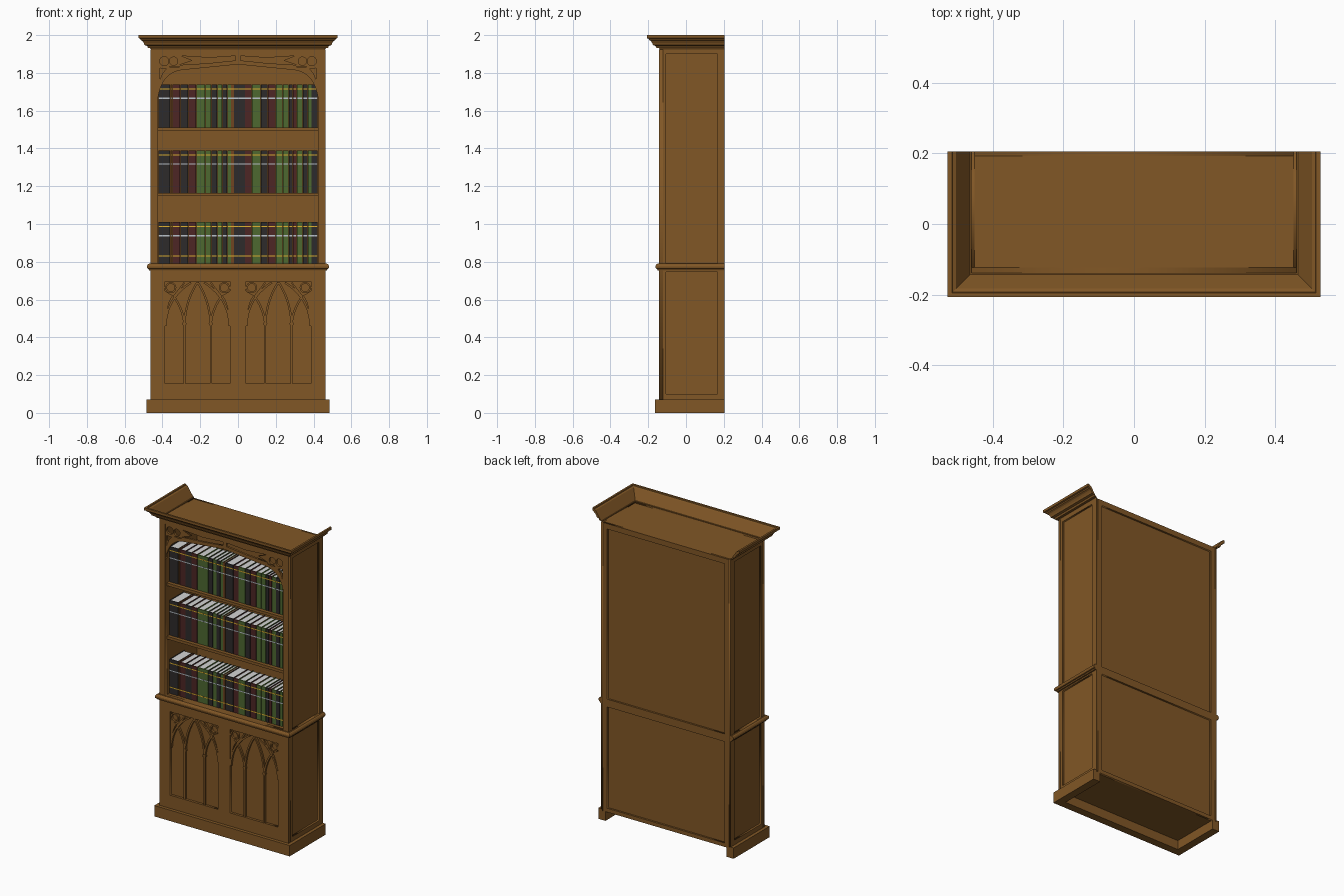
import bpy, bmesh, math
from mathutils import Matrix, Vector

if "Cube" in bpy.data.objects:
    bpy.data.objects.remove(bpy.data.objects["Cube"])

def mat(name, rgb):
    m = bpy.data.materials.new(name)
    m.diffuse_color = (*rgb, 1)
    m.use_nodes = True
    m.node_tree.nodes["Principled BSDF"].inputs["Base Color"].default_value = m.diffuse_color
    return m

WOOD = mat("oak wood", (0.22, 0.095, 0.019))
BOOKS = [mat("charcoal leather", (0.026, 0.024, 0.024)),
         mat("maroon leather", (0.075, 0.019, 0.018)),
         mat("green leather", (0.075, 0.14, 0.03)),
         mat("brown leather", (0.16, 0.06, 0.015)),
         mat("page white", (0.65, 0.65, 0.65)),
         mat("gold band", (0.75, 0.45, 0.03)),
         mat("silver band", (0.5, 0.55, 0.6))]
X, YF, YB = 0.463, -0.143, 0.205      # carcass half width, front, back

def finish(name, bm, mats=(WOOD,), fix=True):
    if fix:
        bmesh.ops.recalc_face_normals(bm, faces=bm.faces)
    me = bpy.data.meshes.new(name)
    bm.to_mesh(me)
    bm.free()
    for m in mats:
        me.materials.append(m)
    ob = bpy.data.objects.new(name, me)
    bpy.context.collection.objects.link(ob)
    return ob

def add_box(bm, a, b, mi=0):
    c = [(p + q) / 2 for p, q in zip(a, b)]
    s = [abs(q - p) for p, q in zip(a, b)]
    r = bmesh.ops.create_cube(bm, size=1, matrix=Matrix.Translation(c) @ Matrix.Diagonal((*s, 1)))
    for f in {f for v in r["verts"] for f in v.link_faces}:
        f.material_index = mi

def box(name, a, b):
    bm = bmesh.new()
    add_box(bm, a, b)
    return finish(name, bm)

def rect(a, b, c, d):
    return [(a, c), (b, c), (b, d), (a, d)]

def circle(x, z, r, n=20):
    return [(x + r * math.cos(i * math.tau / n), z + r * math.sin(i * math.tau / n)) for i in range(n)]

def bez(p0, c, p1, n=10):
    p0, c, p1 = Vector(p0), Vector(c), Vector(p1)
    ts = [i / n for i in range(n + 1)]
    return [tuple(p0 * (1 - t) ** 2 + c * 2 * t * (1 - t) + p1 * t * t) for t in ts]

def plate(name, loops, lo, hi, axis="y"):
    """Flat board with holes, standing across the y or x axis from lo to hi."""
    cu = bpy.data.curves.new(name, "CURVE")
    cu.dimensions, cu.fill_mode, cu.extrude = "2D", "BOTH", (hi - lo) / 2
    for pts in loops:
        sp = cu.splines.new("POLY")
        sp.points.add(len(pts) - 1)
        for p, q in zip(sp.points, pts):
            p.co = (q[0], q[1], 0, 1)
        sp.use_cyclic_u = True
    tmp = bpy.data.objects.new(name + "_tmp", cu)
    bpy.context.collection.objects.link(tmp)
    dg = bpy.context.evaluated_depsgraph_get()
    me = bpy.data.meshes.new_from_object(tmp.evaluated_get(dg))
    bpy.data.objects.remove(tmp)
    bm = bmesh.new()
    bm.from_mesh(me)
    bmesh.ops.remove_doubles(bm, verts=bm.verts, dist=1e-5)
    mid = (lo + hi) / 2
    for v in bm.verts:
        a, b, d = v.co
        v.co = (a, mid - d, b) if axis == "y" else (mid + d, a, b)
    for f in bm.faces:
        f.material_index = 0
    return finish(name, bm)

def u_moulding(name, profile):
    """Mitred moulding round left side, front and right side; profile = (outward, z)."""
    bm = bmesh.new()
    rows = []
    for o, z in profile:
        rows.append([bm.verts.new(p) for p in ((-X - o, YB, z), (-X - o, YF - o, z),
                                               (X + o, YF - o, z), (X + o, YB, z))])
    n = len(rows)
    for i in range(n):
        a, b = rows[i], rows[(i + 1) % n]
        for k in range(3):
            bm.faces.new((a[k], a[k + 1], b[k + 1], b[k]))
    bm.faces.new([r[0] for r in rows])
    bm.faces.new([r[3] for r in rows])
    return finish(name, bm)

def add_ribbon(bm, pts, w, y0, y1, closed=False):
    """Flat bar of width w following pts in the xz plane."""
    n = len(pts)
    rows = []
    for i, p in enumerate(pts):
        a = pts[(i - 1) % n] if closed else pts[max(i - 1, 0)]
        b = pts[(i + 1) % n] if closed else pts[min(i + 1, n - 1)]
        t = (Vector(b) - Vector(a)).normalized()
        dx, dz = -t.y * w / 2, t.x * w / 2
        rows.append([bm.verts.new(c) for c in ((p[0] + dx, y0, p[1] + dz), (p[0] - dx, y0, p[1] - dz),
                                               (p[0] - dx, y1, p[1] - dz), (p[0] + dx, y1, p[1] + dz))])
    for i in range(n if closed else n - 1):
        a, b = rows[i], rows[(i + 1) % n]
        for k in range(4):
            bm.faces.new((a[k], a[(k + 1) % 4], b[(k + 1) % 4], b[k]))
    if not closed:
        bm.faces.new(rows[0])
        bm.faces.new(rows[-1])

# Front frame with the shelf opening and two door openings
door = lambda s: rect(s * 0.214 - 0.172, s * 0.214 + 0.172, 0.155, 0.695)
plate("front_frame", [rect(-X, X, 0.06, 1.925), rect(-0.423, 0.423, 0.79, 1.9), door(-1), door(1)], YF, YF + 0.02)
box("door_backing", (-0.423, YF + 0.016, 0.08), (0.423, YF + 0.03, 0.77))

# Side and back frames with recessed panels
for s, nm in ((-1, "left"), (1, "right")):
    lo, hi = sorted((s * X, s * (X - 0.012)))
    plate(nm + "_side_frame", [rect(YF + 0.02, YB, 0.06, 1.925), rect(-0.105, 0.168, 0.10, 0.745),
                               rect(-0.105, 0.168, 0.79, 1.90)], lo, hi, "x")
    box(nm + "_side_panel", (s * 0.423, YF + 0.02, 0.06), (s * 0.451, YB - 0.012, 1.92))
plate("back_frame", [rect(-0.451, 0.451, 0.06, 1.925), rect(-0.42, 0.42, 0.085, 0.74),
                     rect(-0.42, 0.42, 0.79, 1.89)], YB - 0.012, YB)
box("back_panel", (-0.423, YB - 0.022, 0.06), (0.423, YB - 0.012, 1.92))

# Top, bottom and shelves
box("top_board", (-0.451, YF + 0.02, 1.9), (0.451, YB - 0.012, 1.925))
box("bottom_board", (-0.451, YF + 0.02, 0.06), (0.451, YB - 0.012, 0.08))
SHELVES = (0.788, 1.165, 1.51)
for i, z in enumerate(SHELVES):
    box(f"shelf_{i + 1}", (-0.423, YF + 0.02, z - 0.018), (0.423, YB - 0.022, z))

# Plinth, waist moulding and cornice
u_moulding("plinth", [(0, 0.07), (0.021, 0.07), (0.021, 0), (-0.03, 0), (-0.03, 0.065)])
u_moulding("waist_moulding", [(-0.005, 0.753), (0.008, 0.755), (0.010, 0.762), (0.016, 0.764), (0.019, 0.771),
                              (0.019, 0.778), (0.015, 0.785), (0.008, 0.79), (-0.005, 0.79)])
u_moulding("cornice", [(-0.004, 1.93), (0.014, 1.932), (0.018, 1.943), (0.032, 1.947), (0.036, 1.958),
                       (0.042, 1.968), (0.052, 1.974), (0.055, 1.981), (0.064, 1.984), (0.064, 2.0),
                       (0.052, 2.0), (0.050, 1.994), (0.040, 1.99), (-0.004, 1.924)])

# Pierced four-centred arch at the head of the shelves
half = bez((0.423, 1.67), (0.402, 1.80), (0.30, 1.815)) + [(0.0, 1.845)]
outline = [(-0.423, 1.9), (0.423, 1.9)] + half + [(-x, z) for x, z in half[-2::-1]]
holes = []
for s in (-1, 1):
    for pts in (circle(0.391, 1.862, 0.024), circle(0.341, 1.862, 0.022),
                [(0.414, 1.825), (0.414, 1.76), (0.402, 1.795), (0.38, 1.822)],
                [(0.365, 1.832), (0.33, 1.828), (0.30, 1.835), (0.35, 1.835)],
                [(0.31, 1.842), (0.16, 1.851), (0.012, 1.866), (0.012, 1.89), (0.15, 1.88),
                 (0.30, 1.89), (0.24, 1.866)]):
        holes.append([(s * x, z) for x, z in pts])
plate("arch_tracery", [outline] + holes, YF + 0.006, YF + 0.02)

# Door tracery: mullions, pointed arches, corner circles
for s, nm in ((-1, "left"), (1, "right")):
    bm = bmesh.new()
    cx = s * 0.214
    y0, y1 = YF + 0.002, YF + 0.017
    for m in (-1, 1):
        P = lambda pts: [(cx + m * x, z) for x, z in pts]
        add_ribbon(bm, P([(0.07, 0.155), (0.07, 0.475)]), 0.011, y0, y1)
        add_ribbon(bm, P(bez((0.07, 0.47), (0.062, 0.60), (0.0, 0.692))), 0.011, y0 + 0.001, y1)
        add_ribbon(bm, P(bez((0.07, 0.47), (0.078, 0.55), (0.126, 0.617))), 0.011, y0 + 0.001, y1)
        add_ribbon(bm, P(bez((0.17, 0.46), (0.165, 0.61), (0.035, 0.69))), 0.011, y0 + 0.0005, y1)
        add_ribbon(bm, P(bez((0.126, 0.617), (0.09, 0.66), (0.07, 0.69))), 0.009, y0 + 0.001, y1)
        add_ribbon(bm, P(circle(0.142, 0.663, 0.025)), 0.009, y0, y1, True)
        add_ribbon(bm, P(circle(0.07, 0.472, 0.007, 10)), 0.008, y0 - 0.001, y1, True)
        # solid outer spandrel between the arch foot and the frame
        arc = bez((0.172, 0.46), (0.165, 0.58), (0.13, 0.622), 6) + [(0.15, 0.632), (0.172, 0.645)]
        lower = [bm.verts.new((x, y0 + 0.003, z)) for x, z in P(arc)]
        f = bm.faces.new(lower)
        ext = bmesh.ops.extrude_face_region(bm, geom=[f])["geom"]
        bmesh.ops.translate(bm, vec=(0, 0.012, 0), verts=[g for g in ext if isinstance(g, bmesh.types.BMVert)])
    finish(nm + "_door_tracery", bm)

# Books: one repeated run of (width, leather) per shelf
RUN = [(12, 0), (2, 3), (8, 1), (8, 0), (8, 1), (9, 2), (6, 2), (6, 0), (5, 2), (5, 0), (4, 2), (3, 3),
       (11, 0), (7, 1), (9, 2), (7, 0), (8, 1), (7, 2), (6, 2), (4, 0), (4, 1), (6, 2), (5, 0), (4, 2), (6, 0)]
scale = 0.842 / sum(w for w, _ in RUN)
for i, (z0, h) in enumerate(zip(SHELVES, (0.222, 0.225, 0.228))):
    bm = bmesh.new()
    x = -0.421
    for w, c in RUN:
        a, b = x + 0.001, x + w * scale - 0.001
        x += w * scale
        t = min(0.003, (b - a) / 4)
        yf, yb, z1 = -0.10, 0.05, z0 + h
        add_box(bm, (a, yf, z0), (b, yf + 0.006, z1), c)              # spine
        add_box(bm, (a, yf + 0.006, z0), (a + t, yb, z1), c)          # covers
        add_box(bm, (b - t, yf + 0.006, z0), (b, yb, z1), c)
        add_box(bm, (a + t, yf + 0.006, z0 + 0.003), (b - t, yb - 0.004, z1 - 0.003), 4)
        bands = [(z1 - 0.024, 5), (z1 - 0.072, 6)] + ([(z0 + 0.042, 5)] if i == 0 else [])
        for bz, mi in bands:
            add_box(bm, (a, yf - 0.0015, bz - 0.003), (b, yf, bz + 0.003), mi)
    finish(f"books_row_{i + 1}", bm, BOOKS)
